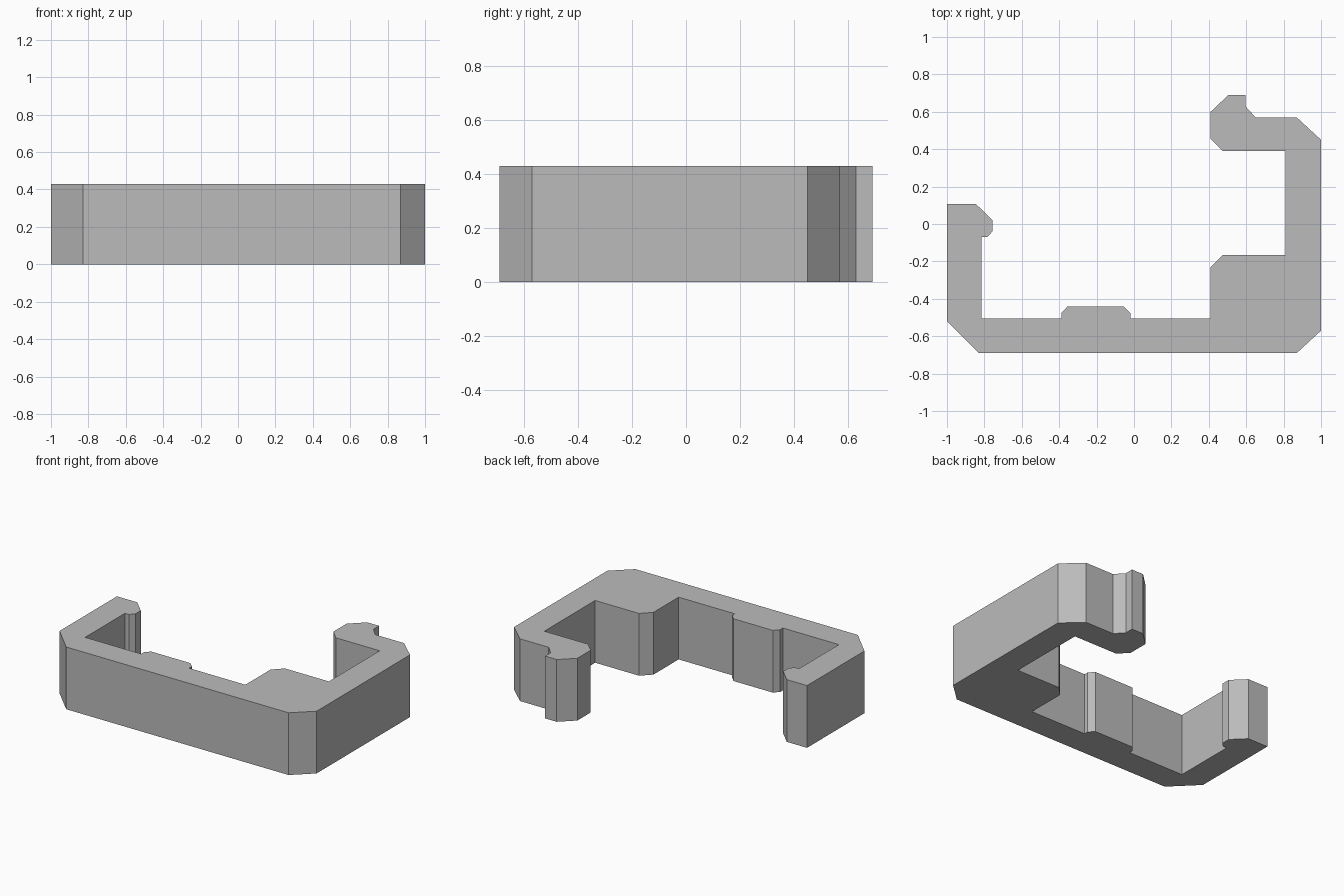
import bpy
import bmesh

default_cube = bpy.data.objects.get("Cube")
if default_cube:
    bpy.data.objects.remove(default_cube, do_unlink=True)

HEIGHT = 0.43

# One plain grey plastic
grey = bpy.data.materials.new("plain_grey")
grey.use_nodes = True
colour = (0.5, 0.5, 0.5, 1)
grey.diffuse_color = colour
grey.node_tree.nodes["Principled BSDF"].inputs["Base Color"].default_value = colour

# Outline sections, counter-clockwise as seen from above
front_wall = [(-0.83, -0.69), (0.87, -0.69), (1, -0.57)]
left_wall = [(1, 0.45), (0.87, 0.57)]
left_hook = [(0.65, 0.57), (0.595, 0.63), (0.595, 0.69), (0.505, 0.69),
             (0.41, 0.6), (0.41, 0.455), (0.475, 0.39), (0.81, 0.39)]
corner_block = [(0.81, -0.165), (0.475, -0.165), (0.41, -0.23), (0.41, -0.505)]
inner_pad = [(-0.02, -0.505), (-0.02, -0.475), (-0.055, -0.44),
             (-0.355, -0.44), (-0.387, -0.475), (-0.387, -0.505)]
right_hook = [(-0.815, -0.505), (-0.815, -0.07), (-0.785, -0.07), (-0.757, -0.04),
              (-0.757, 0.02), (-0.845, 0.107), (-1, 0.107)]
right_wall = [(-1, -0.52)]
outline = (front_wall + left_wall + left_hook + corner_block
           + inner_pad + right_hook + right_wall)


def extrude_outline(name, points, height, material):
    """Raise a closed outline from the ground into a solid, flat-faced part."""
    bm = bmesh.new()
    base = bm.faces.new([bm.verts.new((x, y, 0)) for x, y in points])
    raised = bmesh.ops.extrude_face_region(bm, geom=[base], use_keep_orig=True)
    top_verts = [g for g in raised["geom"] if isinstance(g, bmesh.types.BMVert)]
    bmesh.ops.translate(bm, verts=top_verts, vec=(0, 0, height))
    bmesh.ops.recalc_face_normals(bm, faces=bm.faces)
    mesh = bpy.data.meshes.new(name)
    bm.to_mesh(mesh)
    bm.free()
    mesh.materials.append(material)
    part = bpy.data.objects.new(name, mesh)
    bpy.context.collection.objects.link(part)
    return part


# Open clip bracket with two hooked arms
extrude_outline("clip_bracket", outline, HEIGHT, grey)
